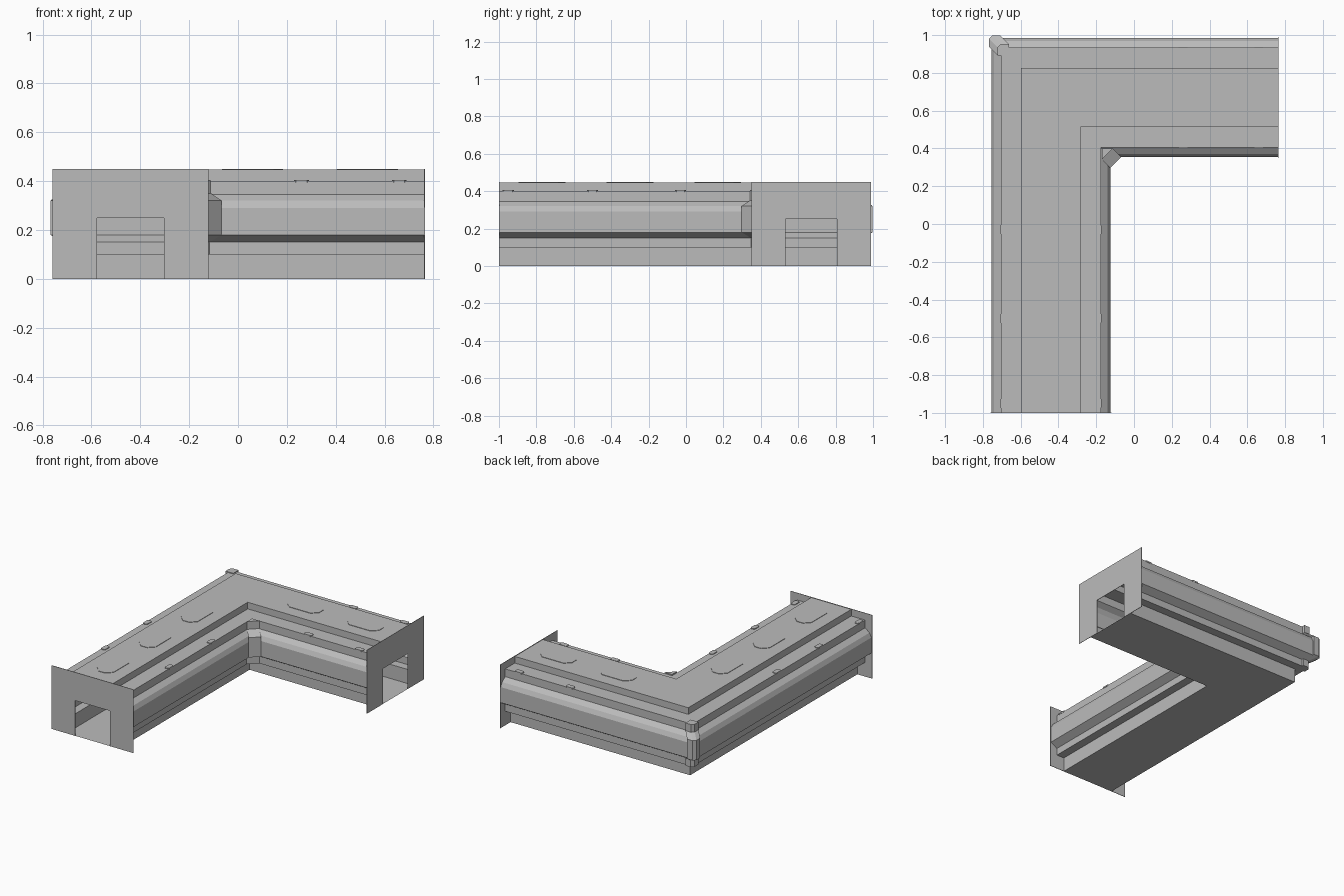
import bpy, bmesh

cube = bpy.data.objects.get("Cube")
if cube:
    bpy.data.objects.remove(cube, do_unlink=True)

CX, CY = -0.44, 0.67        # centre lines of the two arms
END_X, END_Y = 0.765, -1.0  # open ends of the arms

grey = bpy.data.materials.new("plain_grey")
grey.use_nodes = True
colour = (0.5, 0.5, 0.5, 1)
grey.diffuse_color = colour
grey.node_tree.nodes["Principled BSDF"].inputs["Base Color"].default_value = colour


def finish(name, bm):
    bmesh.ops.recalc_face_normals(bm, faces=bm.faces)
    mesh = bpy.data.meshes.new(name)
    bm.to_mesh(mesh)
    bm.free()
    mesh.materials.append(grey)
    obj = bpy.data.objects.new(name, mesh)
    bpy.context.collection.objects.link(obj)
    return obj


def loft(name, rings, close_rows=True, caps=True):
    """Skin a list of equal point rings."""
    bm = bmesh.new()
    rows = [[bm.verts.new(p) for p in ring] for ring in rings]
    n = len(rows[0])
    for a, b in zip(rows, rows[1:]):
        for i in range(n if close_rows else n - 1):
            j = (i + 1) % n
            bm.faces.new((a[i], a[j], b[j], b[i]))
    if caps:
        bm.faces.new(rows[0])
        bm.faces.new(rows[-1])
    return finish(name, bm)


def along(arm, t, s, z):
    """Point at distance t along an arm, s across it (+ is the inner side)."""
    return (CX + s, t, z) if arm == "long" else (t, CY - s, z)


# Hollow wall shell: half profile mirrored, swept round the mitred corner
half = [(0.205, 0), (0.205, 0.10), (0.265, 0.10), (0.265, 0.15),
        (0.315, 0.18), (0.315, 0.29), (0.30, 0.32), (0.265, 0.345),
        (0.265, 0.40), (0.157, 0.40), (0.157, 0.447)]
section = half + [(-w, z) for w, z in reversed(half)]
loft("wall_shell", [
    [(CX + s, END_Y + 0.001, z) for s, z in section],
    [(CX + s, CY - s, z) for s, z in section],
    [(END_X - 0.001, CY - s, z) for s, z in section],
], caps=False)

# End plates with a doorway cut out of each
gate = [(-0.32, 0), (-0.32, 0.45), (0.32, 0.45), (0.32, 0),
        (0.137, 0), (0.137, 0.25), (-0.137, 0.25), (-0.137, 0)]
for arm, t, inward in (("long", END_Y, 0.003), ("short", END_X, -0.003)):
    loft(arm + "_end_plate",
         [[along(arm, t + d, s, z) for s, z in gate] for d in (0, inward)])

# Corner columns following the wall bulge
column = [(0.265, 0.10), (0.265, 0.15), (0.315, 0.18),
          (0.315, 0.32), (0.27, 0.35), (0.27, 0.405)]
inner, outer = [], []
for w, z in column:
    x, y, leg = CX + w, CY - w, 0.058
    inner.append([(x, y - leg, z), (x + leg, y, z),
                  (x, y, z)])
    v = w + 0.013
    x, y, leg, cut = CX - v, CY + v, 0.06, 0.018
    outer.append([(x, y - leg, z), (x, y - cut, z), (x + cut, y, z),
                  (x + leg, y, z), (x + leg, y - leg, z)])
loft("inner_corner_column", inner)
loft("outer_corner_column", outer)


def slab(name, arm, t, s, z, length, width, height, cut):
    """Low octagonal slab lying along an arm."""
    a, b = length / 2, width / 2
    plan = [(-a, cut - b), (cut - a, -b), (a - cut, -b), (a, cut - b),
            (a, b - cut), (a - cut, b), (cut - a, b), (-a, b - cut)]
    loft(name, [[along(arm, t + u, s + v, h) for u, v in plan]
                for h in (z, z + height)])


# Roof hatches and the small clips on the ledges
hatches = {"long": (-0.77, -0.30, 0.17), "short": (0.06, 0.53)}
clips = {"long": (-0.95, -0.50, -0.03), "short": (0.26, 0.66)}
for arm in hatches:
    for i, t in enumerate(hatches[arm]):
        slab(f"{arm}_roof_hatch_{i}", arm, t, 0, 0.445, 0.25, 0.13, 0.005, 0.04)
    for i, t in enumerate(clips[arm]):
        for side, s in (("inner", 0.25), ("outer", -0.25)):
            slab(f"{arm}_{side}_clip_{i}", arm, t, s, 0.395, 0.06, 0.034, 0.01, 0.008)
